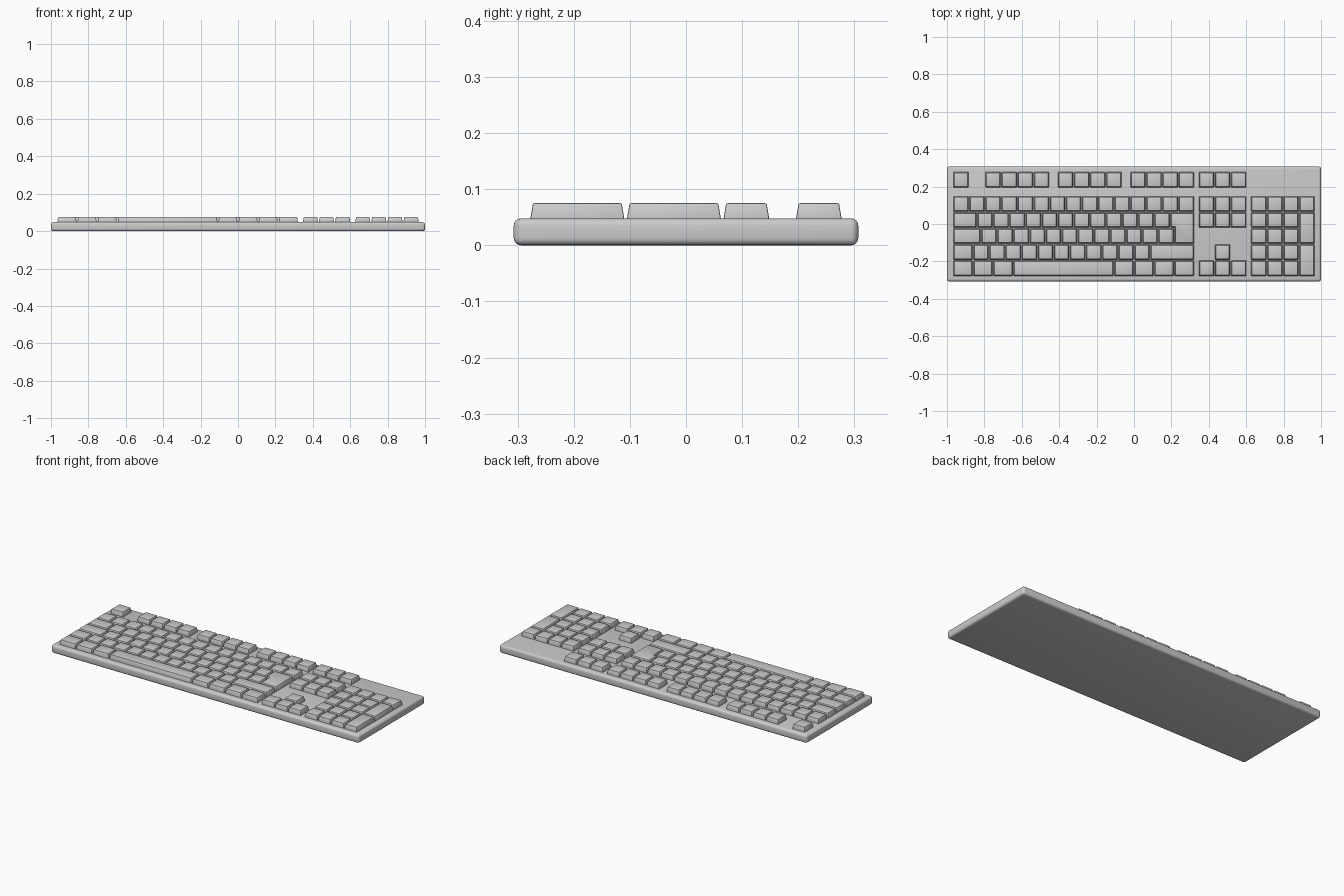
import bpy, bmesh, math
from mathutils import Vector

if "Cube" in bpy.data.objects:
    bpy.data.objects.remove(bpy.data.objects["Cube"])

U = 1.937 / 22.5          # key pitch: layout is 22.5 x 6.5 pitches
GAP = 0.004               # space between neighbouring keys
TAPER = 0.005             # inward lean of the key sides
LEFT, BACK = -11.25 * U, 3.25 * U
BASE_Z, TOP_Z = 0.045, 0.075


def offset_outline(points, d):
    """Move every corner of an axis-aligned counter-clockwise outline inward."""
    result = []
    for i, p in enumerate(points):
        a = (p - points[i - 1]).normalized()
        b = (points[(i + 1) % len(points)] - p).normalized()
        result.append(p + d * Vector((-a.y - b.y, a.x + b.x)))
    return result


def add_key(bm, outline):
    """Add one tapered keycap; outline is in pitches, y counting to the front."""
    pts = [Vector((LEFT + x * U, BACK - y * U)) for x, y in outline]
    pts = offset_outline(pts, GAP / 2)
    low = [bm.verts.new((p.x, p.y, BASE_Z)) for p in pts]
    high = [bm.verts.new((p.x, p.y, TOP_Z)) for p in offset_outline(pts, TAPER)]
    bm.faces.new(high)
    bm.faces.new(low[::-1])
    n = len(pts)
    for i in range(n):
        j = (i + 1) % n
        bm.faces.new((low[i], low[j], high[j], high[i]))


def box(x, y, w=1, h=1):
    return [(x, y + h), (x + w, y + h), (x + w, y), (x, y)]


def row(x, y, widths):
    keys = []
    for w in widths:
        keys.append(box(x, y, w))
        x += w
    return keys


def finish(obj, width, segments):
    bevel = obj.modifiers.new("rounding", 'BEVEL')
    bevel.width = width
    bevel.segments = segments
    bevel.limit_method = 'ANGLE'
    bpy.ops.object.select_all(action='DESELECT')
    obj.select_set(True)
    bpy.context.view_layer.objects.active = obj
    bpy.ops.object.modifier_apply(modifier=bevel.name)
    bpy.ops.object.shade_smooth_by_angle(angle=math.radians(35))


def key_block(name, outlines):
    bm = bmesh.new()
    for outline in outlines:
        add_key(bm, outline)
    mesh = bpy.data.meshes.new(name)
    bm.to_mesh(mesh)
    bm.free()
    obj = bpy.data.objects.new(name, mesh)
    bpy.context.collection.objects.link(obj)
    finish(obj, 0.0025, 2)


# Case
bpy.ops.mesh.primitive_cube_add(size=1, location=(0, 0, 0.024))
case = bpy.context.object
case.name = "case"
case.scale = (2.0, 0.614, 0.048)
bpy.ops.object.transform_apply(location=False, rotation=False, scale=True)
finish(case, 0.013, 4)

# Function row
function_row = row(0, 0, [1])
for start in (2, 6.5, 11):
    function_row += row(start, 0, [1] * 4)
key_block("function_keys", function_row)

# Main typing block
main = row(0, 1.5, [1] * 15)
main += row(0, 2.5, [1.5] + [1] * 12)
main += row(0, 3.5, [1.75] + [1] * 12)
main += row(0, 4.5, [1.25] + [1] * 11 + [2.75])
main += row(0, 5.5, [1.25] * 3 + [6.25] + [1.25] * 4)
key_block("main_keys", main)

# Stepped enter key
key_block("enter_key", [[(13.75, 4.5), (15, 4.5), (15, 2.5),
                         (13.5, 2.5), (13.5, 3.5), (13.75, 3.5)]])

# Navigation and arrow keys
navigation = []
for y in (0, 1.5, 2.5, 5.5):
    navigation += row(15.25, y, [1] * 3)
navigation.append(box(16.25, 4.5))
key_block("navigation_keys", navigation)

# Number pad with two double-height keys
pad = row(18.5, 1.5, [1] * 4)
for y in (2.5, 3.5, 4.5, 5.5):
    pad += row(18.5, y, [1] * 3)
pad += [box(21.5, 2.5, 1, 2), box(21.5, 4.5, 1, 2)]
key_block("number_pad_keys", pad)
